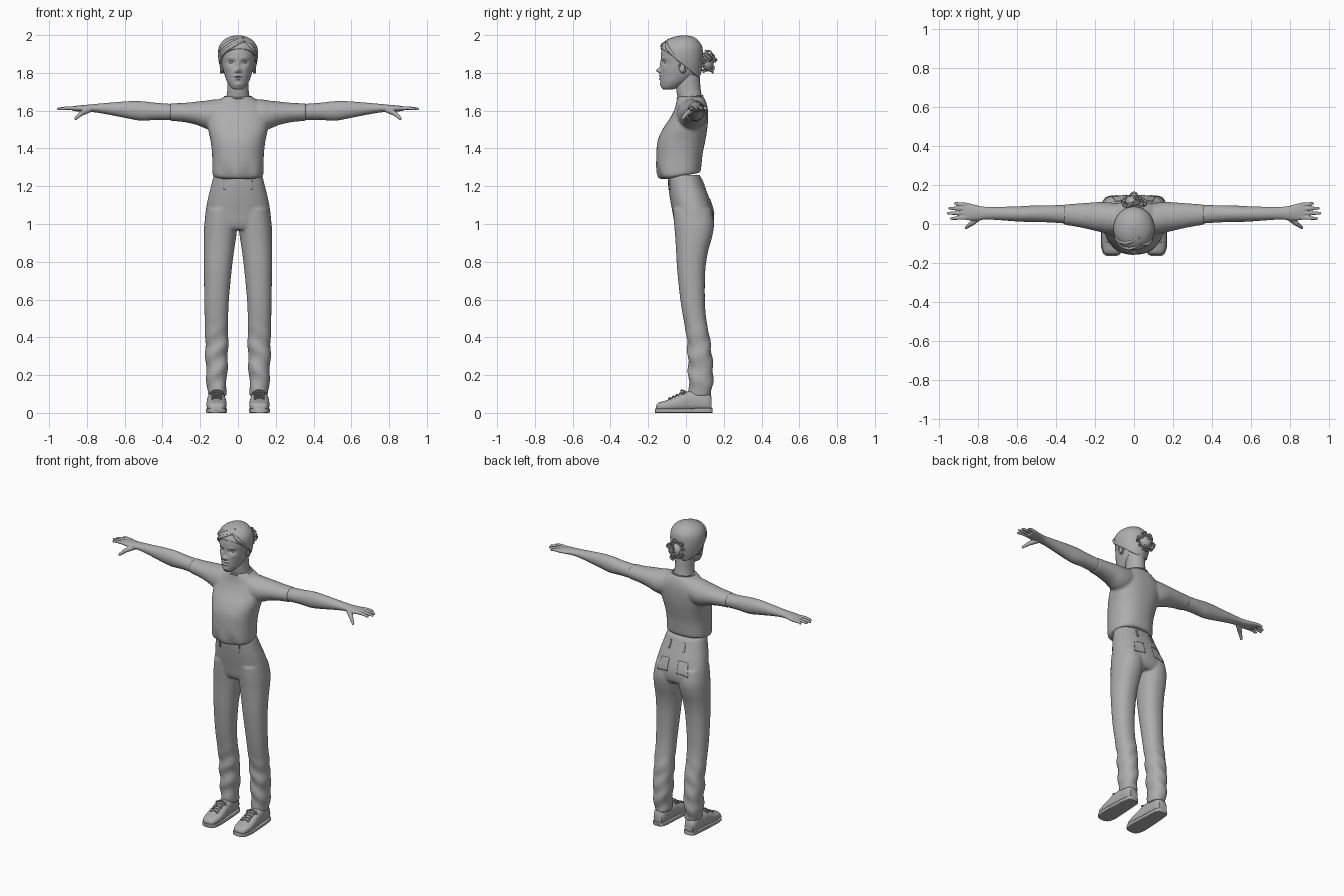
import bpy, bmesh, math, random
from mathutils import Vector, Matrix

cube = bpy.data.objects.get("Cube")
if cube:
    bpy.data.objects.remove(cube, do_unlink=True)
random.seed(4)

grey = bpy.data.materials.new("plain_grey")
grey.use_nodes = True
tone = (.42, .42, .42, 1)
grey.diffuse_color = tone
for node in grey.node_tree.nodes:
    if node.type == 'BSDF_PRINCIPLED':
        node.inputs["Base Color"].default_value = tone


def link(name, data):
    data.materials.append(grey)
    obj = bpy.data.objects.new(name, data)
    bpy.context.scene.collection.objects.link(obj)
    return obj


def finish(bm, name, mirror=False, voxel=None, smooth=0):
    """Turn a bmesh into a smooth-shaded object, optionally mirrored and fused."""
    bmesh.ops.recalc_face_normals(bm, faces=bm.faces[:])
    mesh = bpy.data.meshes.new(name)
    bm.to_mesh(mesh)
    bm.free()
    mesh.shade_smooth()
    mesh.set_sharp_from_angle(angle=math.radians(50))
    obj = link(name, mesh)
    if mirror:
        obj.modifiers.new("mirror", 'MIRROR').use_mirror_merge = False
    if voxel:
        fuse = obj.modifiers.new("fuse", 'REMESH')
        fuse.mode = 'VOXEL'
        fuse.voxel_size = voxel
        fuse.use_smooth_shade = True
    if smooth:
        relax = obj.modifiers.new("relax", 'SMOOTH')
        relax.factor = .5
        relax.iterations = smooth
    return obj


def spline(p, q, r, s, t):
    return [.5 * (2*b + (c-a)*t + (2*a - 5*b + 4*c - d)*t*t + (3*b - a - 3*c + d)*t**3)
            for a, b, c, d in zip(p, q, r, s)]


def loft(bm, sections, axis='Z', n=40, power=2, steps=4, side=1, warp=None):
    """Skin rounded sections (position, a_min, a_max, b_min, b_max) along an axis."""
    last = len(sections) - 1
    rows = []
    for i in range(last):
        four = [sections[min(max(i + k, 0), last)] for k in (-1, 0, 1, 2)]
        rows += [spline(*four, k / steps) for k in range(steps)]
    rows.append(sections[last])
    rings = []
    for t, a0, a1, b0, b1 in rows:
        ring = []
        for j in range(n):
            c, s = (f(math.tau * j / n) for f in (math.cos, math.sin))
            a = (a0 + a1) / 2 + (a1 - a0) / 2 * math.copysign(abs(c) ** (2 / power), c)
            b = (b0 + b1) / 2 + (b1 - b0) / 2 * math.copysign(abs(s) ** (2 / power), s)
            v = Vector({'X': (t, a, b), 'Y': (a, t, b), 'Z': (a, b, t)}[axis])
            if warp:
                warp(v)
            v.x *= side
            ring.append(bm.verts.new(v))
        rings.append(ring)
    for lo, hi in zip(rings, rings[1:]):
        for j in range(n):
            k = (j + 1) % n
            bm.faces.new((lo[j], lo[k], hi[k], hi[j]))
    bm.faces.new(rings[0])
    bm.faces.new(rings[-1])


def even(rows):
    """Expand (height, half_width, front, back) to left-right symmetric sections."""
    return [(z, -w, w, f, b) for z, w, f, b in rows]


def ball(bm, loc, size, turn=0):
    m = Matrix.Translation(loc) @ Matrix.Rotation(turn, 4, 'X') @ Matrix.Diagonal((*size, 1))
    bmesh.ops.create_uvsphere(bm, u_segments=24, v_segments=16, radius=1, matrix=m)


def limb(bm, points, radii):
    """Chain of rounded segments, fused later."""
    for a, b, r, s in zip(points, points[1:], radii, radii[1:]):
        a, b = Vector(a), Vector(b)
        turn = (b - a).to_track_quat('Z', 'Y').to_matrix().to_4x4()
        m = Matrix.Translation((a + b) / 2) @ turn
        bmesh.ops.create_cone(bm, cap_ends=True, segments=16, radius1=r, radius2=s,
                              depth=(b - a).length, matrix=m)
        ball(bm, a, (r, r, r))
        ball(bm, b, (s, s, s))


def cord(name, points, radius, cyclic=False, taper=None):
    curve = bpy.data.curves.new(name, 'CURVE')
    curve.dimensions = '3D'
    curve.bevel_depth = radius
    curve.bevel_resolution = 2
    curve.resolution_u = 8
    curve.use_fill_caps = True
    path = curve.splines.new('BEZIER')
    path.bezier_points.add(len(points) - 1)
    path.use_cyclic_u = cyclic
    for i, (knot, co) in enumerate(zip(path.bezier_points, points)):
        knot.co = co
        knot.handle_left_type = knot.handle_right_type = 'AUTO'
        knot.radius = taper[i] if taper else 1
    return link(name, curve)


def patch(name, loc, half_w, half_h, target, thick):
    """Cloth piece laid onto a garment."""
    bm = bmesh.new()
    m = Matrix.Translation(loc) @ Matrix.Rotation(math.pi / 2, 4, 'X')
    m = m @ Matrix.Diagonal((half_w, half_h, 1, 1))
    bmesh.ops.create_grid(bm, x_segments=8, y_segments=8, size=1, matrix=m)
    obj = finish(bm, name)
    wrap = obj.modifiers.new("wrap", 'SHRINKWRAP')
    wrap.target = target
    wrap.offset = .002
    obj.modifiers.new("thickness", 'SOLIDIFY').thickness = thick
    obj.modifiers["thickness"].offset = 0


# Shirt: torso and short sleeves fused, with a tilted, gathered hem
def hem(v):
    f = max(0, (1.34 - v.z) / .1)
    v.z += f * .18 * (v.y + .12)
    if v.y < 0:
        v.y += min(f, .7) * .009 * math.sin(55 * v.x + 9 * v.z)


bm = bmesh.new()
loft(bm, even([(1.235, .125, -.115, .07), (1.25, .135, -.142, .078), (1.3, .136, -.155, .082),
               (1.37, .137, -.157, .088), (1.44, .145, -.15, .102), (1.5, .158, -.125, .112),
               (1.56, .165, -.085, .117), (1.61, .155, -.06, .115), (1.65, .11, -.05, .105),
               (1.675, .07, -.046, .09)]), power=2.3, n=64, warp=hem)
for side in (1, -1):
    loft(bm, [(.05, -.04, .1, 1.53, 1.66), (.12, -.05, .11, 1.5, 1.66),
              (.17, -.042, .113, 1.505, 1.653), (.22, -.03, .11, 1.525, 1.648),
              (.29, -.015, .105, 1.54, 1.641), (.36, -.004, .1, 1.546, 1.639)],
         axis='X', side=side)
finish(bm, "shirt", voxel=.007, smooth=8)
ring = [(.072 * math.cos(a), .022 + .068 * math.sin(a), 1.672 + .006 * math.sin(a))
        for a in (math.tau * i / 12 for i in range(12))]
cord("collar", ring, .004, True)


# Trousers: hips and both legs fused
def creases(v):
    f = min(1, max(0, (.5 - v.z) / .15))
    v.y += f * .004 * math.sin(58 * v.z + 40 * v.x)
    v.x += f * .003 * math.sin(47 * v.z)


bm = bmesh.new()
loft(bm, even([(1.26, .128, -.098, .074), (1.2, .143, -.094, .098), (1.13, .16, -.084, .126),
               (1.06, .172, -.071, .147), (1, .174, -.06, .145), (.97, .155, -.045, .125)]),
     power=2.3, n=64)
for side in (1, -1):
    loft(bm, [(1.08, 0, .165, -.068, .135), (1, .002, .178, -.063, .148),
              (.93, .01, .181, -.057, .138), (.85, .022, .181, -.052, .116),
              (.75, .034, .18, -.046, .102), (.6, .048, .178, -.03, .1),
              (.5, .052, .176, -.014, .107), (.4, .052, .174, .003, .125),
              (.3, .053, .172, .01, .138), (.2, .058, .168, .012, .145),
              (.13, .062, .163, .016, .138), (.09, .065, .16, .02, .135)],
         power=2.2, side=side, steps=6, warp=creases)
trousers = finish(bm, "trousers", voxel=.007, smooth=5)
for side in (1, -1):
    patch("front_belt_loop", (side * .08, -.12, 1.21), .006, .03, trousers, .008)
    patch("back_belt_loop", (side * .06, .13, 1.225), .006, .03, trousers, .008)
    patch("back_pocket", (side * .085, .2, 1.11), .045, .05, trousers, .004)

# Arms and hands
bm = bmesh.new()
loft(bm, [(.32, 0, .097, 1.549, 1.634), (.43, .008, .096, 1.551, 1.641),
          (.51, .01, .095, 1.547, 1.65), (.58, .012, .091, 1.558, 1.65),
          (.68, .019, .088, 1.578, 1.642), (.75, .023, .088, 1.59, 1.636),
          (.79, .02, .092, 1.593, 1.632), (.84, .018, .105, 1.595, 1.628),
          (.875, .025, .107, 1.599, 1.623)], axis='X')
for y, spread, tip in ((.034, -.006, .935), (.056, -.001, .952), (.078, .003, .944), (.098, .008, .915)):
    limb(bm, [(.855, y, 1.612), (.9, y + spread / 2, 1.614), (tip, y + spread, 1.609)],
         (.011, .0098, .0075))
limb(bm, [(.79, .038, 1.606), (.83, .004, 1.585), (.86, -.018, 1.558)], (.017, .013, .008))
finish(bm, "arms", mirror=True, voxel=.0035, smooth=3)

# Head: facial relief given as (x, z, x_spread, z_spread, depth)
relief = [(.034, 1.855, .017, .01, .012), (.036, 1.878, .024, .008, -.004),
          (0, 1.845, .009, .022, -.008), (0, 1.813, .011, .012, -.024),
          (.014, 1.808, .007, .007, -.008), (0, 1.785, .019, .005, -.009),
          (0, 1.768, .016, .006, -.009), (0, 1.777, .022, .002, .004),
          (0, 1.738, .02, .012, -.006), (.05, 1.825, .018, .014, -.004)]


def face(v):
    if v.y < -.04:
        v.y += sum(d * math.exp(-((abs(v.x) - x) / sx) ** 2 - ((v.z - z) / sz) ** 2)
                   for x, z, sx, sz, d in relief)


bm = bmesh.new()
loft(bm, even([(1.712, .018, -.12, -.075), (1.722, .036, -.128, -.04), (1.75, .056, -.134, .01),
               (1.78, .068, -.136, .05), (1.81, .077, -.135, .068), (1.85, .086, -.13, .078),
               (1.9, .092, -.132, .08), (1.94, .086, -.12, .074), (1.97, .064, -.088, .052),
               (1.985, .033, -.05, .026)]), n=112, steps=8, warp=face)
finish(bm, "head")
bm = bmesh.new()
loft(bm, even([(1.64, .068, -.035, .088), (1.68, .06, -.046, .083), (1.72, .056, -.052, .077),
               (1.79, .056, -.05, .072)]))
finish(bm, "neck")
for side in (1, -1):
    bm = bmesh.new()
    ball(bm, (side * .034, -.1005, 1.855), (.0145, .0135, .0125))
    finish(bm, "eyeball")
    cord("eyelid", [(side * x, y, z) for x, y, z in
                    ((.018, -.108, 1.853), (.034, -.114, 1.863), (.05, -.103, 1.855))], .0025)
    bm = bmesh.new()
    ball(bm, (side * .084, -.02, 1.825), (.008, .017, .03), .25)
    finish(bm, "ear")
    rim = [(side * .091, -.02 + .016 * math.cos(a), 1.827 + .028 * math.sin(a))
           for a in (-1.8, -.7, .3, 1.2, 2.2, 3)]
    cord("ear_rim", rim, .004)

# Hair: cap trimmed along a slanted hairline, side-swept locks and a curly bun
bm = bmesh.new()
loft(bm, even([(1.75, .062, -.03, .06), (1.8, .085, -.1, .08), (1.85, .1, -.125, .088),
               (1.9, .106, -.136, .09), (1.94, .1, -.13, .085), (1.97, .08, -.106, .066),
               (1.99, .048, -.065, .04), (1.999, .012, -.02, 0)]), n=64, steps=6)
bmesh.ops.bisect_plane(bm, geom=bm.verts[:] + bm.edges[:] + bm.faces[:], clear_inner=True,
                       plane_co=(0, -.13, 1.925), plane_no=(-.08, .775, 1))
shell = finish(bm, "hair_cap").modifiers.new("thickness", 'SOLIDIFY')
shell.thickness = .01
locks = ([(.035, -.105, 1.967), (-.03, -.124, 1.94), (-.08, -.09, 1.9), (-.095, -.045, 1.86)],
         [(.03, -.07, 1.984), (-.04, -.095, 1.964), (-.084, -.08, 1.93), (-.1, -.03, 1.885)],
         [(.035, -.105, 1.967), (.07, -.1, 1.937), (.09, -.07, 1.9), (.094, -.035, 1.86)])
for lock in locks:
    cord("swept_lock", lock, .011, taper=(.4, 1, .9, .3))
bun = Vector((0, .115, 1.855))
bm = bmesh.new()
ball(bm, bun, (.045, .032, .045))
finish(bm, "bun_core")
for i in range(26):
    out = Vector([random.gauss(0, 1) for k in range(3)]).normalized()
    centre = bun + Vector((out.x * .045, out.y * .027, out.z * .05))
    turn = Vector([random.gauss(0, 1) for k in range(3)]).to_track_quat('Z', 'Y')
    size = random.uniform(.012, .02)
    loop = [centre + turn @ Vector((size * math.cos(a), size * math.sin(a), .004 * math.sin(2 * a)))
            for a in (math.tau * k / 6 for k in range(6))]
    cord("bun_curl", loop, .005, True)

# Shoes: uppers, soles and laces
bm = bmesh.new()
loft(bm, [(-.16, .093, .135, .012, .035), (-.145, .072, .155, .01, .054),
          (-.1, .061, .166, .008, .068), (-.05, .061, .166, .008, .09),
          (0, .065, .163, .008, .112), (.05, .068, .159, .008, .118),
          (.11, .073, .154, .008, .112), (.135, .085, .143, .012, .085)], axis='Y', power=2.5)
finish(bm, "shoe_uppers", mirror=True)
bm = bmesh.new()
loft(bm, [(-.165, .092, .137, 0, .024), (-.15, .068, .158, 0, .024), (-.1, .057, .17, 0, .024),
          (0, .062, .166, 0, .024), (.1, .068, .158, 0, .026), (.132, .078, .15, 0, .026),
          (.141, .09, .138, 0, .026)], axis='Y', power=7)
finish(bm, "shoe_soles", mirror=True)
for side in (1, -1):
    for i in range(5):
        y, z = -.085 + i * .019, .079 + i * .0085
        for slant in (-.008, .008):
            cord("lace", [(side * .086, y + slant, z - .006), (side * .113, y, z + .001),
                          (side * .14, y - slant, z - .006)], .0035)
    for way in (-1, 1):
        x = side * .113
        cord("lace_bow", [(x, -.012, .118), (x + way * .022, -.026, .116),
                          (x + way * .036, -.016, .1), (x + way * .02, -.006, .11)], .0035, True)
